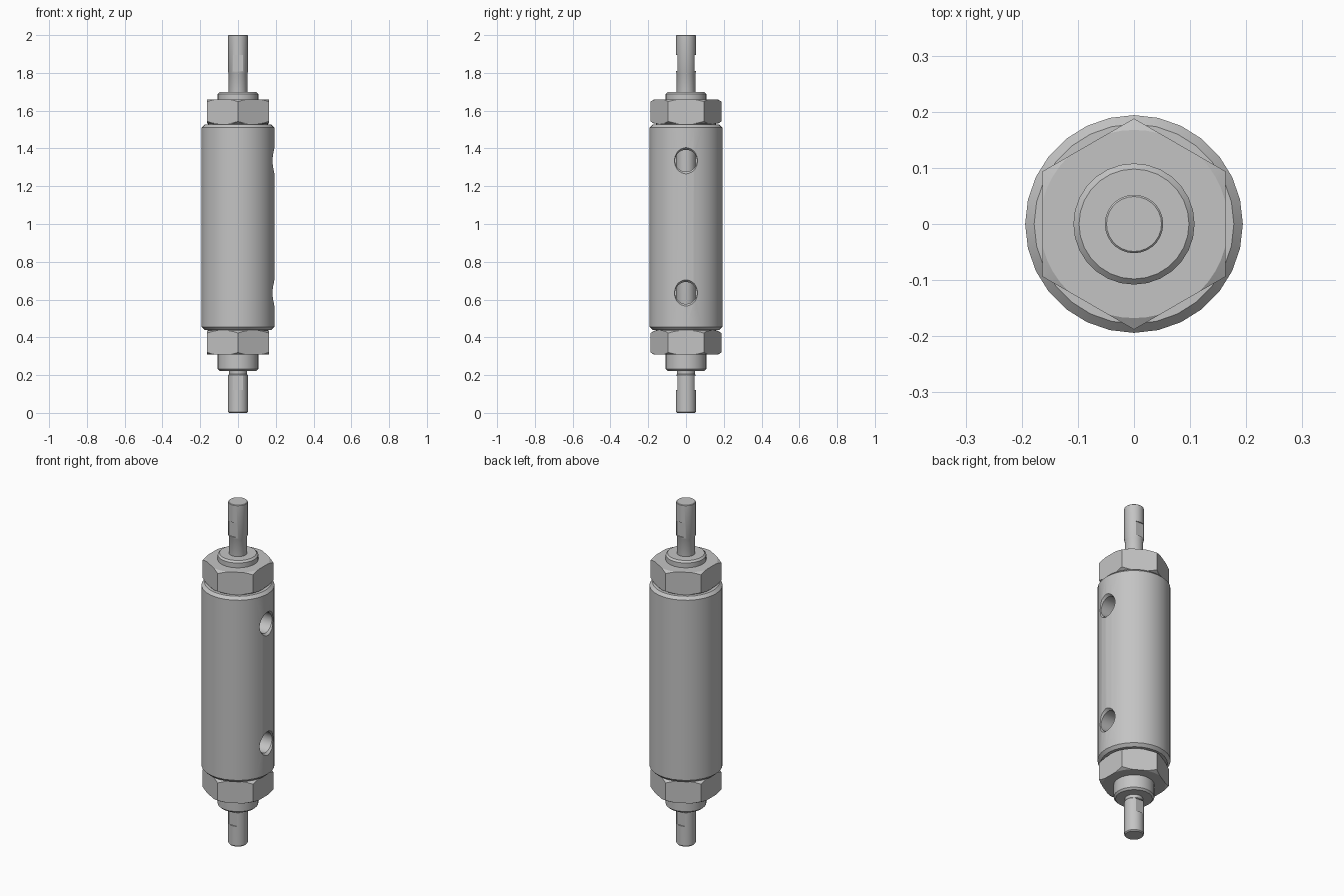
import bpy, bmesh, math
from mathutils import Matrix

cube = bpy.data.objects.get("Cube")
if cube:
    bpy.data.objects.remove(cube, do_unlink=True)

metal = bpy.data.materials.new("grey_metal")
metal.use_nodes = True
GREY = (0.55, 0.55, 0.55, 1)
metal.diffuse_color = GREY
metal.node_tree.nodes["Principled BSDF"].inputs["Base Color"].default_value = GREY


def finish(name, bm):
    mesh = bpy.data.meshes.new(name)
    bm.to_mesh(mesh)
    bm.free()
    mesh.materials.append(metal)
    obj = bpy.data.objects.new(name, mesh)
    bpy.context.collection.objects.link(obj)
    return obj


def lathe(name, profile, sides=28, turn=0.0):
    """Solid of revolution around z from (radius, height) pairs, bottom to top."""
    bm = bmesh.new()
    rings = []
    for r, z in profile:
        angles = [turn + 2 * math.pi * i / sides for i in range(sides)]
        rings.append([bm.verts.new((r * math.cos(a), r * math.sin(a), z)) for a in angles])
    for low, high in zip(rings, rings[1:]):
        for i in range(sides):
            j = (i + 1) % sides
            bm.faces.new((low[i], low[j], high[j], high[i]))
    bm.faces.new(rings[0][::-1])
    bm.faces.new(rings[-1])
    return finish(name, bm)


def chamfered(name, radius, z0, z1, c):
    return lathe(name, [(radius - c, z0), (radius, z0 + c), (radius, z1 - c), (radius - c, z1)])


def boolean(obj, helper, operation):
    """Apply one boolean and discard its helper."""
    mod = obj.modifiers.new("cut", 'BOOLEAN')
    mod.operation = operation
    mod.solver = 'EXACT'
    mod.object = helper
    deps = bpy.context.evaluated_depsgraph_get()
    mesh = bpy.data.meshes.new_from_object(obj.evaluated_get(deps))
    obj.modifiers.clear()
    obj.data = mesh
    bpy.data.objects.remove(helper, do_unlink=True)


def smooth(obj, angle=28):
    bpy.ops.object.select_all(action='DESELECT')
    obj.select_set(True)
    bpy.context.view_layer.objects.active = obj
    bpy.ops.object.shade_smooth_by_angle(angle=math.radians(angle))


# Barrel with two countersunk ports on the left side, reaching in to the rod
barrel = chamfered("barrel", 0.194, 0.44, 1.526, 0.016)
for z in (0.635, 1.335):
    port = lathe("port_cutter", [(0.058, 0.01), (0.058, 0.179), (0.08, 0.207), (0.08, 0.3)], 32, 0.04)
    port.data.transform(Matrix.Translation((0, 0, z)) @ Matrix.Rotation(math.pi / 2, 4, 'Y'))
    boolean(barrel, port, 'DIFFERENCE')
smooth(barrel)

# Hex nuts with conically trimmed corners
for label, z0, z1 in (("lower", 0.308, 0.435), ("upper", 1.531, 1.66)):
    nut = lathe(label + "_nut", [(0.188, z0), (0.188, z1)], 6, math.pi / 2)
    trim = lathe("nut_trim", [(0.166, z0 - 0.001), (0.191, z0 + 0.014),
                              (0.191, z1 - 0.014), (0.166, z1 + 0.001)], 48)
    boolean(nut, trim, 'INTERSECT')
    smooth(nut, 20)

# Necks between nuts and barrel
for label, z0, z1 in (("lower", 0.36, 0.46), ("upper", 1.5, 1.6)):
    smooth(lathe(label + "_neck", [(0.16, z0), (0.16, z1)]))

# Threaded collars
smooth(chamfered("lower_collar", 0.108, 0.223, 0.45, 0.01))
smooth(chamfered("upper_collar", 0.108, 1.51, 1.698, 0.01))

# Piston rod, relieved near both collars
rod = lathe("piston_rod", [(0.047, 0), (0.052, 0.006), (0.052, 0.2), (0.048, 0.205),
                           (0.048, 0.23), (0.052, 0.24), (0.052, 1.66), (0.049, 1.665),
                           (0.049, 1.797), (0.052, 1.803), (0.052, 1.997), (0.049, 2.0)])
# Wrench flats on the front and back of both rod ends
for z0, z1 in ((0.12, 0.198), (1.81, 1.895)):
    for side in (-1, 1):
        bm = bmesh.new()
        bmesh.ops.create_cube(bm, size=1)
        bmesh.ops.scale(bm, vec=(0.2, 0.1, z1 - z0), verts=bm.verts)
        bmesh.ops.translate(bm, vec=(0, side * 0.095, (z0 + z1) / 2), verts=bm.verts)
        boolean(rod, finish("flat_cutter", bm), 'DIFFERENCE')
smooth(rod)
